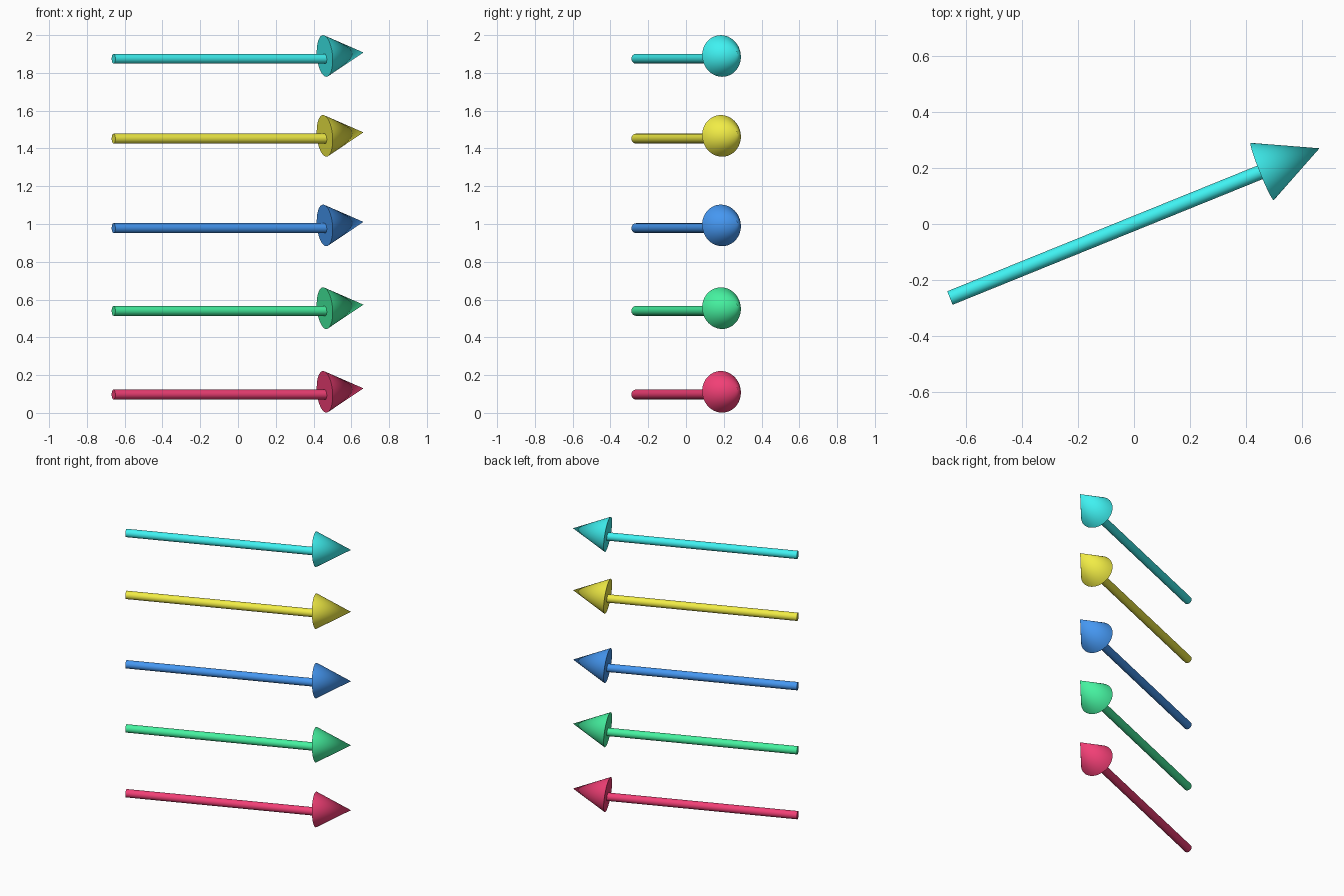
import bpy
from mathutils import Vector

if "Cube" in bpy.data.objects:
    bpy.data.objects.remove(bpy.data.objects["Cube"])

SIDES = 48
TAIL = Vector((-0.659, -0.265, 0))      # back end of the shaft
NECK = Vector((0.459, 0.188, 0))        # where the shaft meets the head
HEAD_STEP = Vector((0.205, 0.083, 0.0185))  # head base to tip, pitched slightly up
HEAD_LIFT = Vector((0, 0, 0.0145))      # head sits a little above the shaft

# colour name, shaft height, colour
ARROWS = [
    ("red", 0.097, (0.88, 0.05, 0.18, 1)),
    ("green", 0.540, (0.06, 0.88, 0.35, 1)),
    ("blue", 0.978, (0.06, 0.31, 0.88, 1)),
    ("yellow", 1.452, (0.88, 0.84, 0.06, 1)),
    ("cyan", 1.875, (0.05, 0.88, 0.88, 1)),
]


def tapered(name, start, end, r1, r2, mat):
    """Round solid from start to end, r2 = 0 gives a pointed cone."""
    axis = end - start
    bpy.ops.mesh.primitive_cone_add(vertices=SIDES, radius1=r1, radius2=r2,
                                    depth=axis.length, location=(start + end) / 2)
    ob = bpy.context.object
    ob.name = name
    ob.rotation_euler = axis.to_track_quat('Z', 'Y').to_euler()
    ob.data.materials.append(mat)
    bpy.ops.object.shade_smooth_by_angle()
    return ob


for colour, z, rgba in ARROWS:
    mat = bpy.data.materials.new(colour)
    mat.diffuse_color = rgba
    mat.use_nodes = True
    mat.node_tree.nodes["Principled BSDF"].inputs["Base Color"].default_value = mat.diffuse_color
    up = Vector((0, 0, z))
    # shaft, ending just inside the head
    tapered(colour + "_arrow_shaft", TAIL + up, NECK * 1.01 + up, 0.026, 0.026, mat)
    # pointed head
    base = NECK + up + HEAD_LIFT
    tapered(colour + "_arrow_head", base, base + HEAD_STEP, 0.1105, 0, mat)
